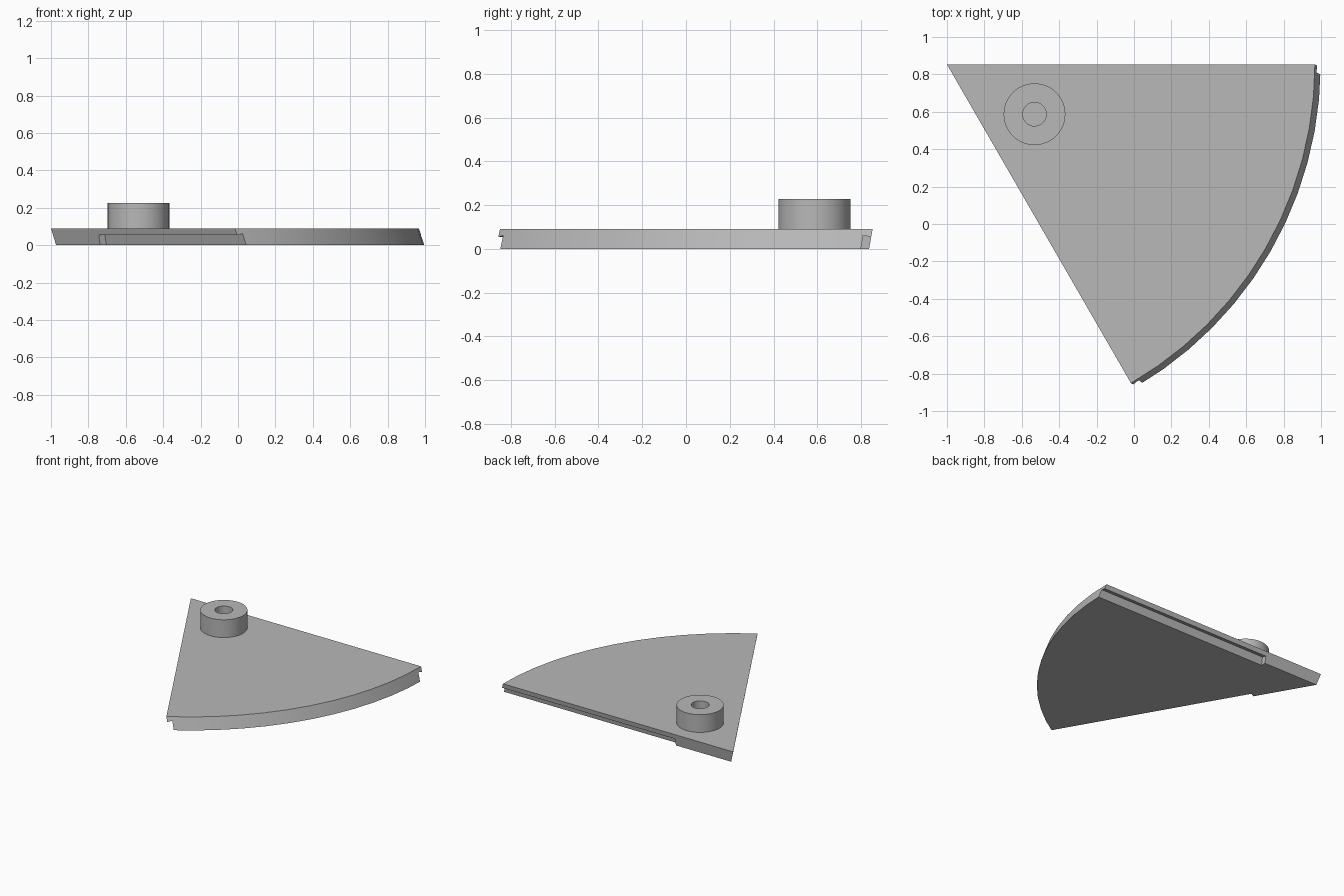
import bpy, bmesh, math
from mathutils import Vector

cube = bpy.data.objects.get("Cube")
if cube:
    bpy.data.objects.remove(cube, do_unlink=True)

APEX = Vector((-1.0, 0.853, 0))
THICK = 0.09
R_TOP, R_BOTTOM = 1.967, 1.998
SWEEP = math.radians(60)

grey = bpy.data.materials.new("grey plastic")
grey.use_nodes = True
colour = (0.48, 0.48, 0.48, 1)
grey.diffuse_color = colour
grey.node_tree.nodes["Principled BSDF"].inputs["Base Color"].default_value = colour


def loft(name, rings, closed=False):
    """Join rings of equal point count; cap the ends, or close the loop."""
    bm = bmesh.new()
    loops = [[bm.verts.new(p) for p in ring] for ring in rings]
    n = len(loops[0])
    pairs = list(zip(loops, loops[1:]))
    if closed:
        pairs.append((loops[-1], loops[0]))
    else:
        bm.faces.new(loops[0])
        bm.faces.new(loops[-1])
    for a, b in pairs:
        for i in range(n):
            j = (i + 1) % n
            bm.faces.new((a[i], a[j], b[j], b[i]))
    bmesh.ops.recalc_face_normals(bm, faces=bm.faces)
    mesh = bpy.data.meshes.new(name)
    bm.to_mesh(mesh)
    bm.free()
    mesh.materials.append(grey)
    obj = bpy.data.objects.new(name, mesh)
    bpy.context.collection.objects.link(obj)
    return obj


def smooth(obj):
    bpy.ops.object.select_all(action='DESELECT')
    obj.select_set(True)
    bpy.context.view_layer.objects.active = obj
    bpy.ops.object.shade_smooth_by_angle(angle=math.radians(30))


def sector(radius, inset, z, steps=12):
    """Wedge outline whose straight sides are moved in by inset."""
    trim = math.asin(inset / radius)
    tip = inset / math.sin(SWEEP / 2)
    pts = [APEX + Vector((tip * math.cos(SWEEP / 2), -tip * math.sin(SWEEP / 2), z))]
    for i in range(steps + 1):
        a = -(trim + (SWEEP - 2 * trim) * i / steps)
        pts.append(APEX + Vector((radius * math.cos(a), radius * math.sin(a), z)))
    return pts


# Wedge plate with undercut sides and a flared rim
plate = loft("wedge_plate", [sector(R_BOTTOM, 0.016, 0), sector(R_TOP, 0, THICK)])

# Rabbets under both straight edges, from near the tip out through the rim
PROFILE = [(-0.03, -0.02), (0.057, -0.02), (0.043, 0.062), (-0.03, 0.045)]
for side, angle, flip in (("back", 0, 1), ("front", -SWEEP, -1)):
    along = Vector((math.cos(angle), math.sin(angle), 0))
    inward = Vector((along.y, -along.x, 0)) * flip
    rings = [[APEX + along * s + inward * d + Vector((0, 0, z)) for d, z in PROFILE]
             for s in (0.5, 2.2)]
    cutter = loft(side + "_rabbet_cutter", rings)
    cutter.hide_render = True
    cutter.hide_set(True)
    mod = plate.modifiers.new(side + "_rabbet", 'BOOLEAN')
    mod.operation = 'DIFFERENCE'
    mod.solver = 'EXACT'
    mod.object = cutter

# Bake the cuts and drop the cutters
graph = bpy.context.evaluated_depsgraph_get()
cut_mesh = bpy.data.meshes.new_from_object(plate.evaluated_get(graph))
plate.modifiers.clear()
plate.data = cut_mesh
for side in ("back", "front"):
    bpy.data.objects.remove(bpy.data.objects[side + "_rabbet_cutter"], do_unlink=True)
smooth(plate)


# Round boss with a blind hole
def circle(radius, z, n=48):
    return [Vector((-0.532 + radius * math.cos(2 * math.pi * i / n),
                    0.587 + radius * math.sin(2 * math.pi * i / n), z)) for i in range(n)]


boss = loft("hollow_boss", [circle(0.165, THICK), circle(0.165, 0.227),
                            circle(0.063, 0.227), circle(0.063, THICK)], closed=True)
smooth(boss)
